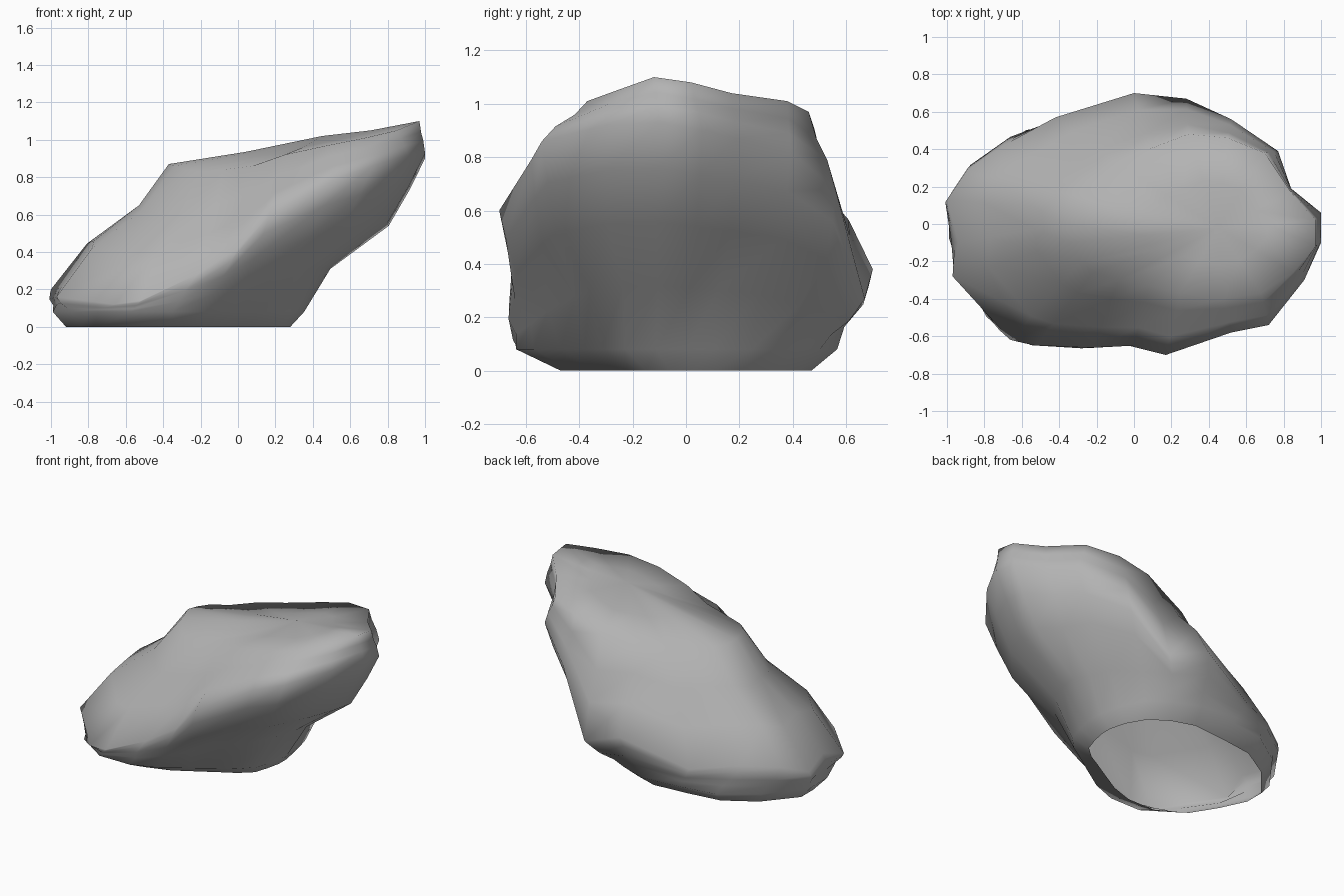
import bpy
import bmesh
from math import atan2, cos, sin
from mathutils import Vector

old = bpy.data.objects.get("Cube")
if old:
    bpy.data.objects.remove(old, do_unlink=True)

# Widest ridge of the leaning boulder, anticlockwise from its low end
RIDGE = [
    (-1, .13, .2), (-.94, -.1, .22), (-.97, -.28, .16), (-.66, -.62, .12),
    (-.52, -.65, .14), (-.22, -.66, .28), (0, -.65, .42), (.17, -.7, .6),
    (.52, -.58, .79), (.72, -.54, .86), (.91, -.3, .92), (1, -.1, .93),
    (1, .06, .9), (.84, .19, .87), (.77, .39, .82), (.52, .56, .68),
    (.28, .67, .27), (0, .7, .38), (-.42, .57, .23), (-.7, .42, .27),
    (-.9, .28, .26),
]
# Rim of the tilted plateau, one point for each ridge point
PLATEAU = [
    (-.36, .08, .86), (-.37, 0, .87), (-.34, -.1, .86), (-.28, -.2, .84),
    (-.22, -.26, .83), (-.08, -.3, .84), (.08, -.33, .86), (.25, -.37, .92),
    (.48, -.4, .97), (.68, -.37, 1.01), (.85, -.26, 1.05), (.97, -.12, 1.1),
    (.97, .02, 1.08), (.84, .17, 1.04), (.7, .38, 1.01), (.5, .46, .97),
    (.29, .48, .91), (.08, .4, .88), (-.1, .33, .86), (-.22, .23, .85),
    (-.31, .15, .86),
]
# Outline of the foot on the ground, in the same order
FOOT = [
    (-.92, .1), (-.92, -.03), (-.84, -.2), (-.74, -.36), (-.55, -.47),
    (-.35, -.47), (-.2, -.42), (-.06, -.34), (.06, -.27), (.15, -.22),
    (.23, -.15), (.26, -.06), (.28, .03), (.28, .11), (.25, .22),
    (.18, .34), (.06, .42), (-.09, .47), (-.33, .45), (-.55, .42),
    (-.75, .3),
]
ridge = [Vector(p) for p in RIDGE]
plateau = [Vector(p) for p in PLATEAU]
foot = [Vector((x, y, 0)) for x, y in FOOT]
angles = [atan2(p.y / .7, p.x) for p in ridge]


def between(lower, upper, t, bulge=0, lift=0):
    """Ring part way between two others, pushed outwards or upwards."""
    ring = []
    for p, q, a in zip(lower, upper, angles):
        rise = max(q.z - p.z, 0)
        push = Vector((cos(a) * bulge, sin(a) * .7 * bulge, lift)) * rise
        ring.append(p.lerp(q, t) + push)
    return ring


# Foot, flared toe, undercut, ridge, upper slope and plateau
toe = [Vector((p.x * 1.12 + .04, p.y * 1.28 - .035, .08)) for p in foot]
peak = Vector((.45, -.02, 1.02))
inner = [p.lerp(peak, .5) - Vector((0, 0, .01)) for p in plateau]
rings = [
    foot, toe,
    between(toe, ridge, .28, bulge=-.05),
    between(toe, ridge, .56, bulge=.11),
    between(toe, ridge, .8, bulge=.06),
    ridge,
    between(ridge, plateau, .3, lift=.07),
    between(ridge, plateau, .72, lift=-.06),
    plateau, inner,
]

# Skin the rings, leaving the underside open
bm = bmesh.new()
loops = [[bm.verts.new(p) for p in ring] for ring in rings]
count = len(ridge)
for low, high in zip(loops, loops[1:]):
    for i in range(count):
        j = (i + 1) % count
        bm.faces.new((low[i], low[j], high[j], high[i]))
top = bm.verts.new(peak)
for i in range(count):
    bm.faces.new((loops[-1][i], loops[-1][(i + 1) % count], top))

mesh = bpy.data.meshes.new("boulder")
bm.to_mesh(mesh)
bm.free()
boulder = bpy.data.objects.new("boulder", mesh)
bpy.context.collection.objects.link(boulder)

# Plain grey stone
stone = bpy.data.materials.new("grey_stone")
stone.use_nodes = True
color = (.45, .45, .45, 1)
stone.diffuse_color = color
stone.node_tree.nodes["Principled BSDF"].inputs["Base Color"].default_value = color
mesh.materials.append(stone)

bpy.ops.object.select_all(action="DESELECT")
boulder.select_set(True)
bpy.context.view_layer.objects.active = boulder
bpy.ops.object.shade_smooth_by_angle(angle=1.6)
